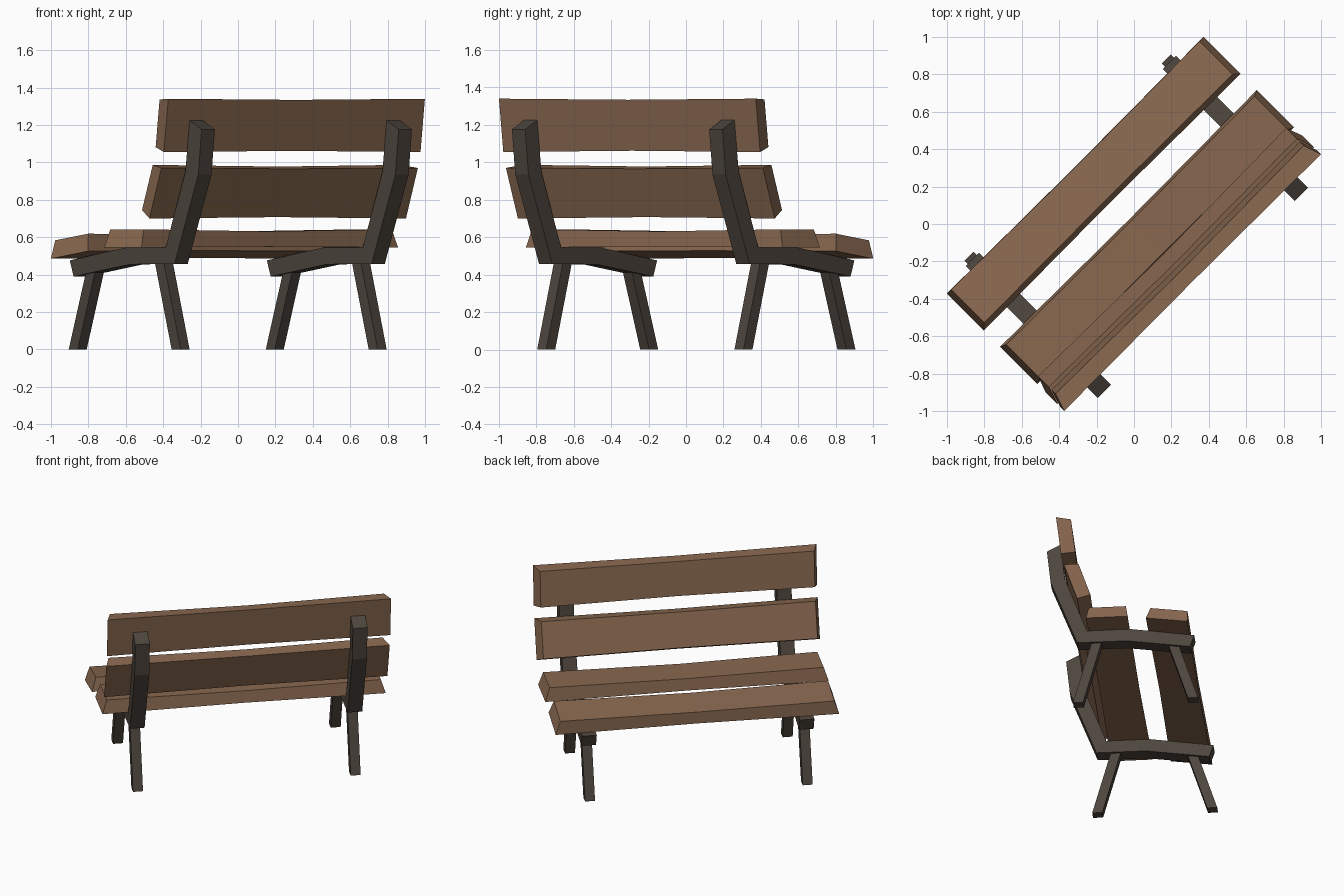
import bpy, bmesh, math
from mathutils import Matrix, Vector

if "Cube" in bpy.data.objects:
    bpy.data.objects.remove(bpy.data.objects["Cube"])

ROT = Matrix.Rotation(math.radians(45), 4, 'Z')   # bench sits diagonally


def material(name, color):
    m = bpy.data.materials.new(name)
    m.diffuse_color = color
    m.use_nodes = True
    m.node_tree.nodes["Principled BSDF"].inputs["Base Color"].default_value = m.diffuse_color
    return m


WOOD = material("wood", (0.25, 0.14, 0.08, 1))
IRON = material("dark_iron", (0.075, 0.06, 0.048, 1))


def loft(name, rings, mat):
    """Closed solid through a list of equal-sized rings of points."""
    bm = bmesh.new()
    vs = [[bm.verts.new(ROT @ Vector(p)) for p in r] for r in rings]
    n = len(rings[0])
    for a, b in zip(vs, vs[1:]):
        for i in range(n):
            j = (i + 1) % n
            bm.faces.new((a[i], a[j], b[j], b[i]))
    bm.faces.new(vs[0][::-1])
    bm.faces.new(vs[-1])
    bmesh.ops.recalc_face_normals(bm, faces=bm.faces)
    me = bpy.data.meshes.new(name)
    bm.to_mesh(me)
    bm.free()
    me.materials.append(mat)
    ob = bpy.data.objects.new(name, me)
    bpy.context.collection.objects.link(ob)
    return ob


def plank(name, a, b, thick=0.097):
    """Waisted plank: wide face runs a -> b in (depth, height), other face inset."""
    a, b = Vector(a), Vector(b)
    t = (b - a).normalized()
    nrm = Vector((t.y, -t.x))
    half, mid = (b - a).length / 2, (a + b) / 2
    rings = []
    for side, k, h0, h1 in ((-1, 1, 0, thick), (0, 0.955, 0.004, thick - 0.011), (1, 1, 0, thick)):
        ring = []
        for w, h, s in ((-half, h0, 0.97), (half, h0, 0.97),
                        (half - 0.015, h1, 0.938), (-half + 0.015, h1, 0.938)):
            p = mid + t * w * k + nrm * h
            ring.append((side * s, p.x, p.y))
        rings.append(ring)
    return loft(name, rings, WOOD)


# Seat and backrest planks
plank("seat_front_plank", (0.445, 0.485), (0.165, 0.525))
plank("seat_rear_plank", (0.042, 0.545), (-0.24, 0.545))
plank("back_lower_plank", (-0.30, 0.70), (-0.39, 0.97))
plank("back_upper_plank", (-0.41, 1.055), (-0.443, 1.34))

# Bent rail: (depth, height) pairs of upper/inner and lower/outer edge
FRAME = [((0.477, 0.476), (0.448, 0.39)),
         ((0.047, 0.545), (0.02, 0.455)),
         ((-0.248, 0.545), (-0.315, 0.457)),
         ((-0.397, 0.95), (-0.495, 0.935)),
         ((-0.429, 1.225), (-0.52, 1.176))]


def leg(name, s, top, foot, r=0.034):
    rings = [[(s + dx * r, f + dy * r, z) for dx, dy in ((-1, -1), (1, -1), (1, 1), (-1, 1))]
             for f, z in (foot, top)]
    return loft(name, rings, IRON)


# Two end frames with splayed legs
for label, s in (("left", -0.745), ("right", 0.745)):
    rings = [[(s - 0.05, *i), (s + 0.05, *i), (s + 0.05, *o), (s - 0.05, *o)] for i, o in FRAME]
    loft(label + "_frame", rings, IRON)
    leg(label + "_front_leg", s, (0.325, 0.45), (0.467, 0))
    leg(label + "_rear_leg", s, (-0.175, 0.50), (-0.311, 0))
